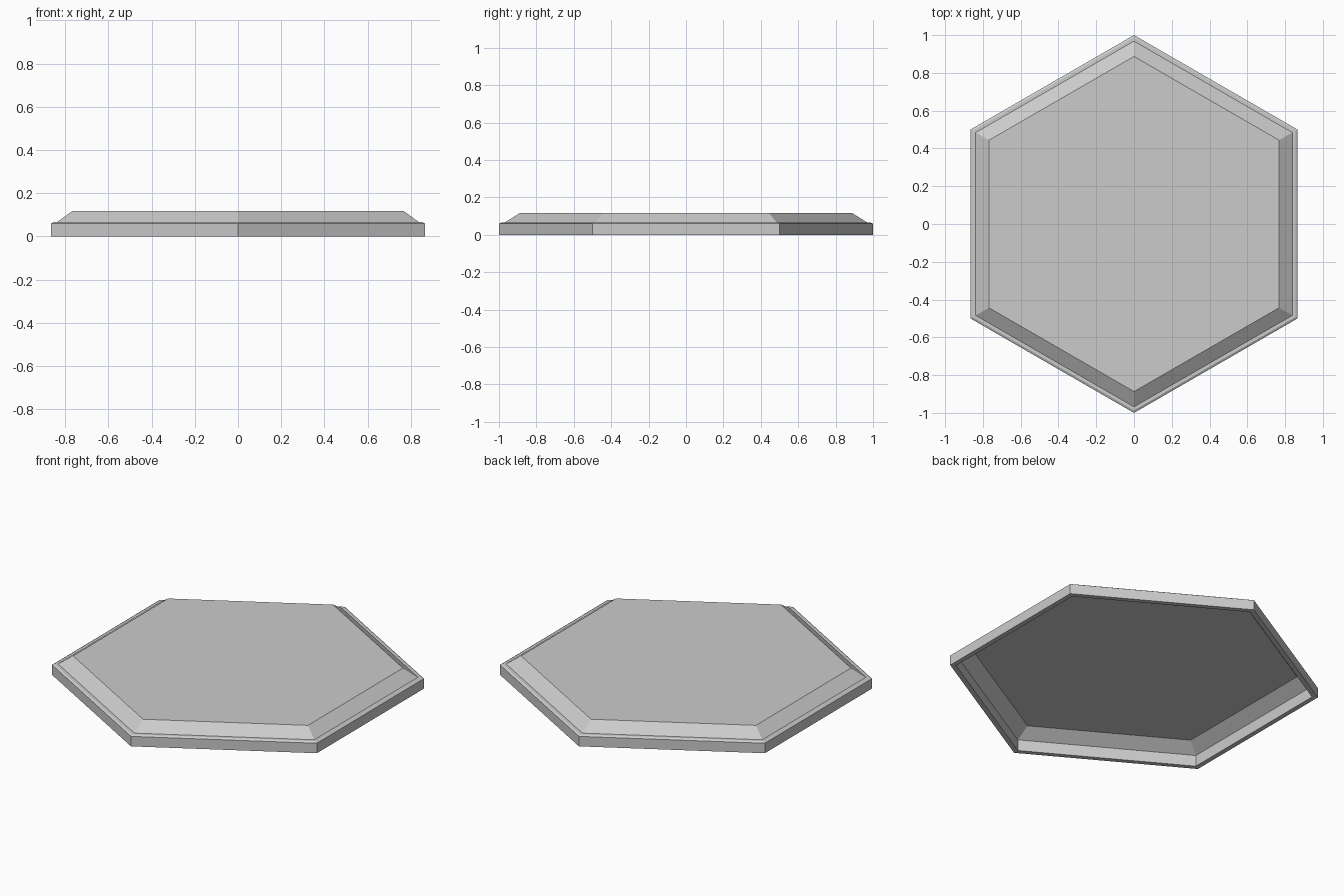
import bpy, bmesh, math

if "Cube" in bpy.data.objects:
    bpy.data.objects.remove(bpy.data.objects["Cube"])

# Cross-section (corner radius, height): inner foot, outer foot, small bevel,
# flat lip, sloped side
RIM = [(0.968, 0.0), (1.0, 0.0), (1.0, 0.059), (0.987, 0.066), (0.968, 0.066)]
TOP_RING = (0.887, 0.117)


def ring(bm, radius, z):
    """Six corners, with points on the y axis."""
    return [bm.verts.new((radius * math.sin(i * math.pi / 3),
                          radius * math.cos(i * math.pi / 3), z))
            for i in reversed(range(6))]


def bridge(bm, a, b):
    for i in range(6):
        j = (i + 1) % 6
        bm.faces.new((a[i], a[j], b[j], b[i]))


bm = bmesh.new()

# Hollow rim, open underneath
rings = [ring(bm, r, z) for r, z in RIM]
for k in range(len(rings)):
    bridge(bm, rings[k], rings[(k + 1) % len(rings)])

# Sloped side and flat top panel, a single skin
top = ring(bm, *TOP_RING)
bridge(bm, rings[-1], top)
bm.faces.new(top)

mesh = bpy.data.meshes.new("hexagon_tile")
bm.to_mesh(mesh)
bm.free()
tile = bpy.data.objects.new("hexagon_tile", mesh)
bpy.context.collection.objects.link(tile)
